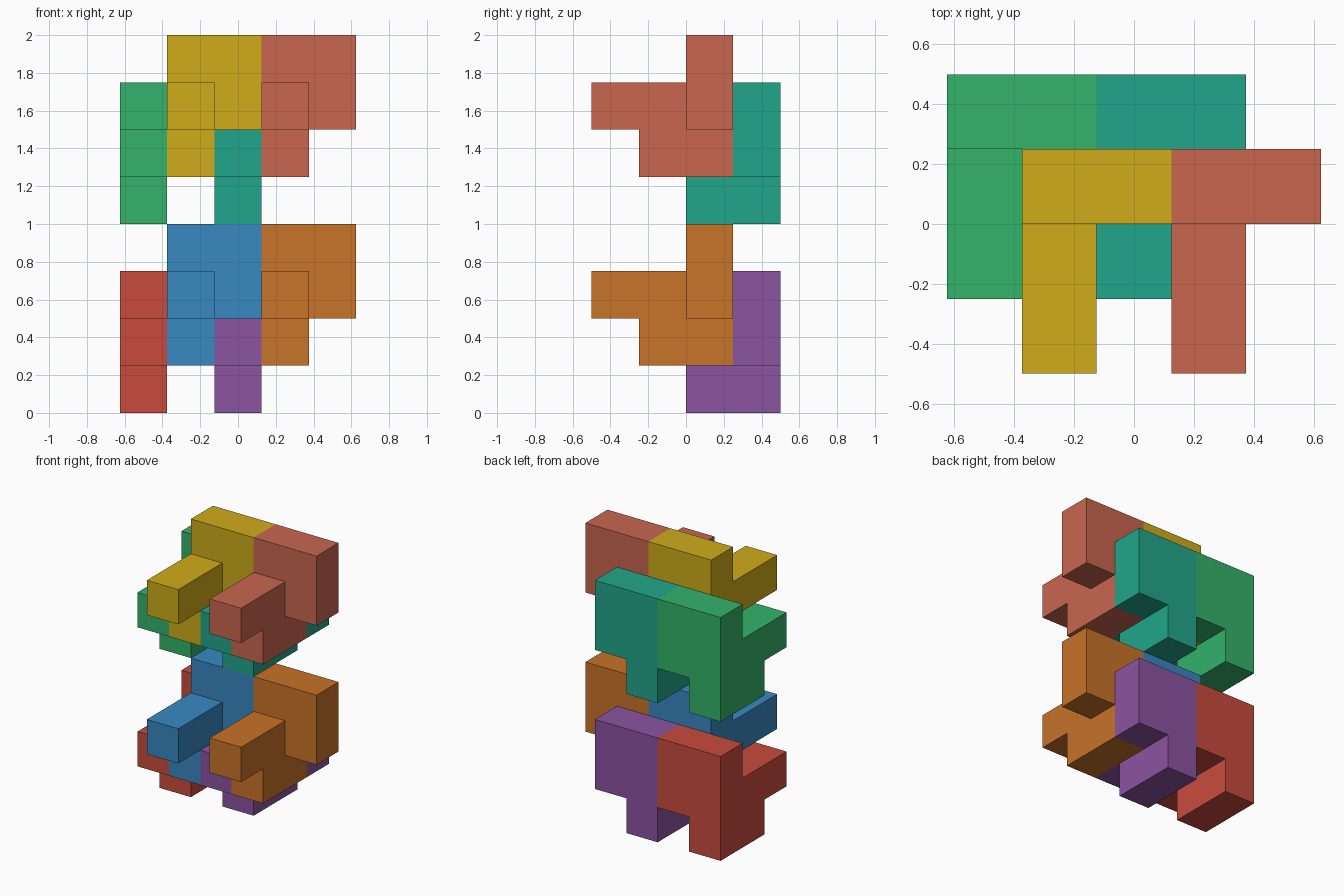
import bpy, bmesh, math
from mathutils import Vector

if "Cube" in bpy.data.objects:
    bpy.data.objects.remove(bpy.data.objects["Cube"])

U = 0.25                                   # size of one cube cell
ORIGIN = Vector((-0.625, -0.5, 0.0))       # corner of the cell grid

# Cells of one puzzle piece: upright 2x2 plate, forward arm, lower foot
PLATE = [(0, 2, 1), (1, 2, 1), (0, 2, 2), (1, 2, 2)]
ARM = [(0, 1, 1), (0, 0, 1)]
FOOT = [(0, 2, 0), (0, 1, 0)]
CELLS = {Vector(c).freeze() for c in PLATE + ARM + FOOT}


def linear(hex_code):
    vals = [int(hex_code[i:i + 2], 16) / 255 for i in (0, 2, 4)]
    return [v / 12.92 if v <= 0.04045 else ((v + 0.055) / 1.055) ** 2.4 for v in vals] + [1.0]


def piece_mesh():
    """Merged outer skin of the cells, with flat areas dissolved."""
    bm = bmesh.new()
    for cell in CELLS:
        centre = cell + Vector((0.5, 0.5, 0.5))
        for axis in range(3):
            for sign in (-1, 1):
                n = Vector((0, 0, 0))
                n[axis] = sign
                if (cell + n).freeze() in CELLS:
                    continue
                a = Vector((0, 0, 0))
                a[(axis + 1) % 3] = 0.5
                b = n.cross(a)
                mid = centre + n * 0.5
                corners = (mid - a - b, mid + a - b, mid + a + b, mid - a + b)
                bm.faces.new([bm.verts.new(p * U) for p in corners])
    bmesh.ops.remove_doubles(bm, verts=bm.verts[:], dist=1e-4)
    bmesh.ops.recalc_face_normals(bm, faces=bm.faces[:])
    bmesh.ops.dissolve_limit(bm, angle_limit=math.radians(1),
                             verts=bm.verts[:], edges=bm.edges[:])
    mesh = bpy.data.meshes.new("piece")
    bm.to_mesh(mesh)
    bm.free()
    return mesh


def add_piece(name, cell_offset, colour):
    mesh = base.copy()
    mat = bpy.data.materials.new(name + "_colour")
    mat.diffuse_color = linear(colour)
    mat.use_nodes = True
    mat.node_tree.nodes["Principled BSDF"].inputs["Base Color"].default_value = mat.diffuse_color
    mesh.materials.append(mat)
    obj = bpy.data.objects.new(name, mesh)
    obj.location = ORIGIN + Vector(cell_offset) * U
    bpy.context.collection.objects.link(obj)


base = piece_mesh()

# Two layers of four interlocking pieces
COLOURS = {
    "lower": ("C84B3D", "8B54A0", "3888C2", "C87329"),
    "upper": ("33B36A", "22A68A", "CFAC1A", "C8664F"),
}
SLOTS = (("back_left", (0, 1, 0)), ("back_right", (2, 1, 0)),
         ("front_left", (1, 0, 1)), ("front_right", (3, 0, 1)))
for level, (layer, colours) in enumerate(COLOURS.items()):
    for (slot, (x, y, z)), colour in zip(SLOTS, colours):
        add_piece(f"{layer}_{slot}_piece", (x, y, z + 4 * level), colour)

bpy.data.meshes.remove(base)
